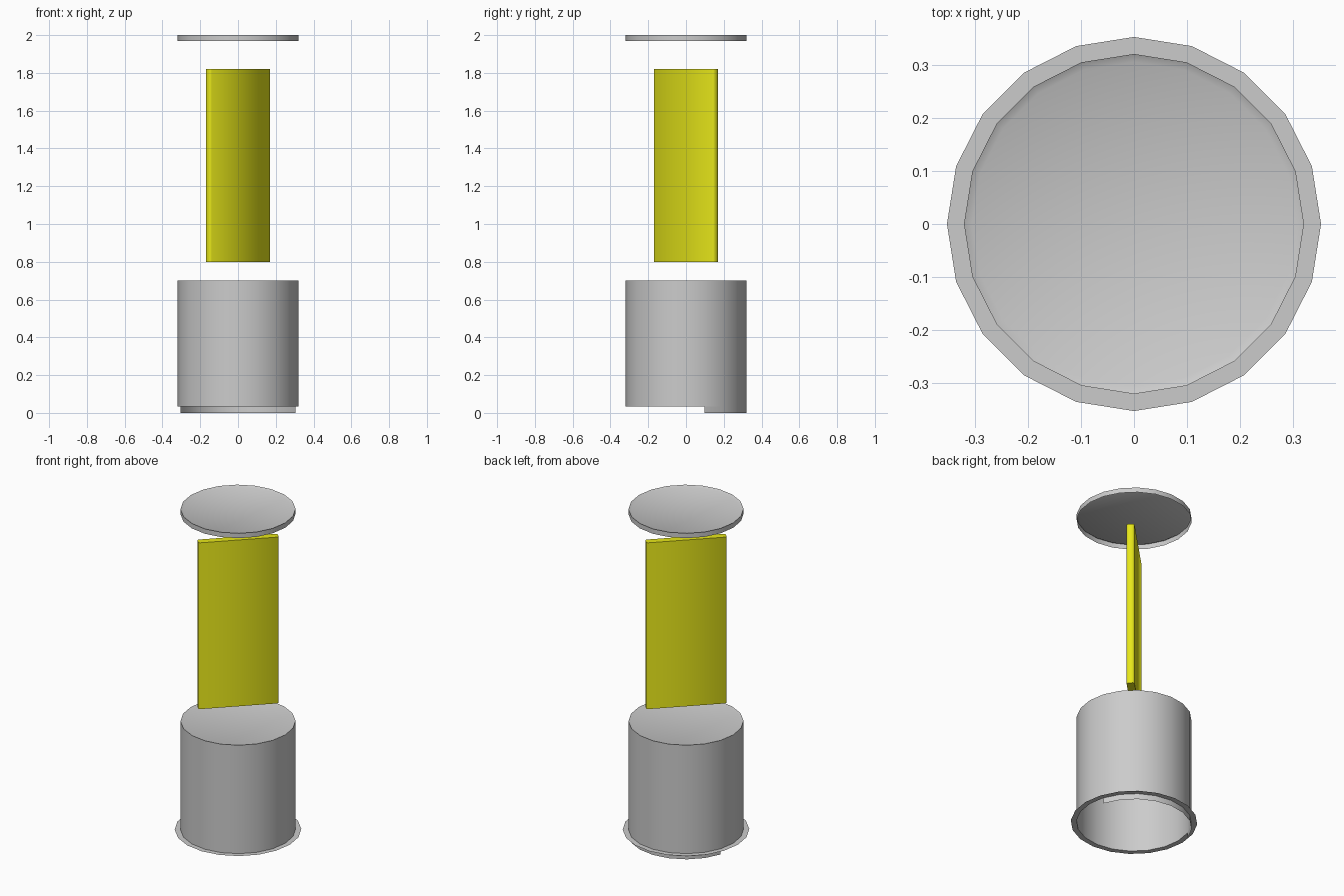
import bpy, bmesh
from math import cos, sin, pi, radians

if "Cube" in bpy.data.objects:
    bpy.data.objects.remove(bpy.data.objects["Cube"])

SIDES = 20


def revolve(name, profile, first=0, last=SIDES, angle=30):
    """Spin a (radius, z) profile about z; a radius of 0 closes the centre."""
    bm = bmesh.new()
    full = last - first == SIDES
    count = SIDES if full else last - first + 1
    rings = []
    for r, z in profile:
        if r == 0:
            rings.append([bm.verts.new((0, 0, z))] * count)
        else:
            rings.append([bm.verts.new((r * cos(2 * pi * (first + i) / SIDES),
                                        r * sin(2 * pi * (first + i) / SIDES), z))
                          for i in range(count)])
    for low, high in zip(rings, rings[1:]):
        for i in range(last - first):
            j = (i + 1) % count
            corners = dict.fromkeys([low[i], low[j], high[j], high[i]])
            bm.faces.new(list(corners))
    # merge the triangle fan into one flat disc
    bmesh.ops.dissolve_limit(bm, angle_limit=radians(1),
                             verts=bm.verts[:], edges=bm.edges[:])
    mesh = bpy.data.meshes.new(name)
    bm.to_mesh(mesh)
    bm.free()
    return finish(name, mesh, angle)


def finish(name, mesh, angle):
    ob = bpy.data.objects.new(name, mesh)
    bpy.context.collection.objects.link(ob)
    bpy.ops.object.select_all(action='DESELECT')
    ob.select_set(True)
    bpy.context.view_layer.objects.active = ob
    bpy.ops.object.shade_smooth_by_angle(angle=radians(angle))
    return ob


# Canister: flared foot, wall, rim and closed top, open underneath
revolve("canister", [(0.352, 0.035), (0.32, 0.035), (0.32, 0.665),
                     (0.32, 0.70), (0.305, 0.695), (0, 0.695)])

# Curved tab hanging below the back of the foot
revolve("back_tab", [(0.32, 0.0), (0.32, 0.035)], first=1, last=9)

# Floating lid: short skirt with a slightly sunken disc
revolve("lid", [(0.32, 1.97), (0.32, 2.0), (0.305, 1.992), (0, 1.992)])

# Yellow slab standing diagonally between canister and lid
bm = bmesh.new()
bmesh.ops.create_cube(bm, size=1)
for v in bm.verts:
    v.co.x *= 0.454
    v.co.y *= 0.044
    v.co.z = v.co.z * 1.02 + 1.31
upright = [e for e in bm.edges if abs(e.verts[0].co.z - e.verts[1].co.z) > 0.5]
bmesh.ops.bevel(bm, geom=upright, offset=0.008, segments=1, affect='EDGES')
mesh = bpy.data.meshes.new("slab")
bm.to_mesh(mesh)
bm.free()
slab = finish("slab", mesh, 60)
slab.rotation_euler.z = radians(45)
yellow = bpy.data.materials.new("yellow")
yellow.diffuse_color = (0.8, 0.8, 0.01, 1)
yellow.use_nodes = True
yellow.node_tree.nodes["Principled BSDF"].inputs["Base Color"].default_value = yellow.diffuse_color
mesh.materials.append(yellow)
